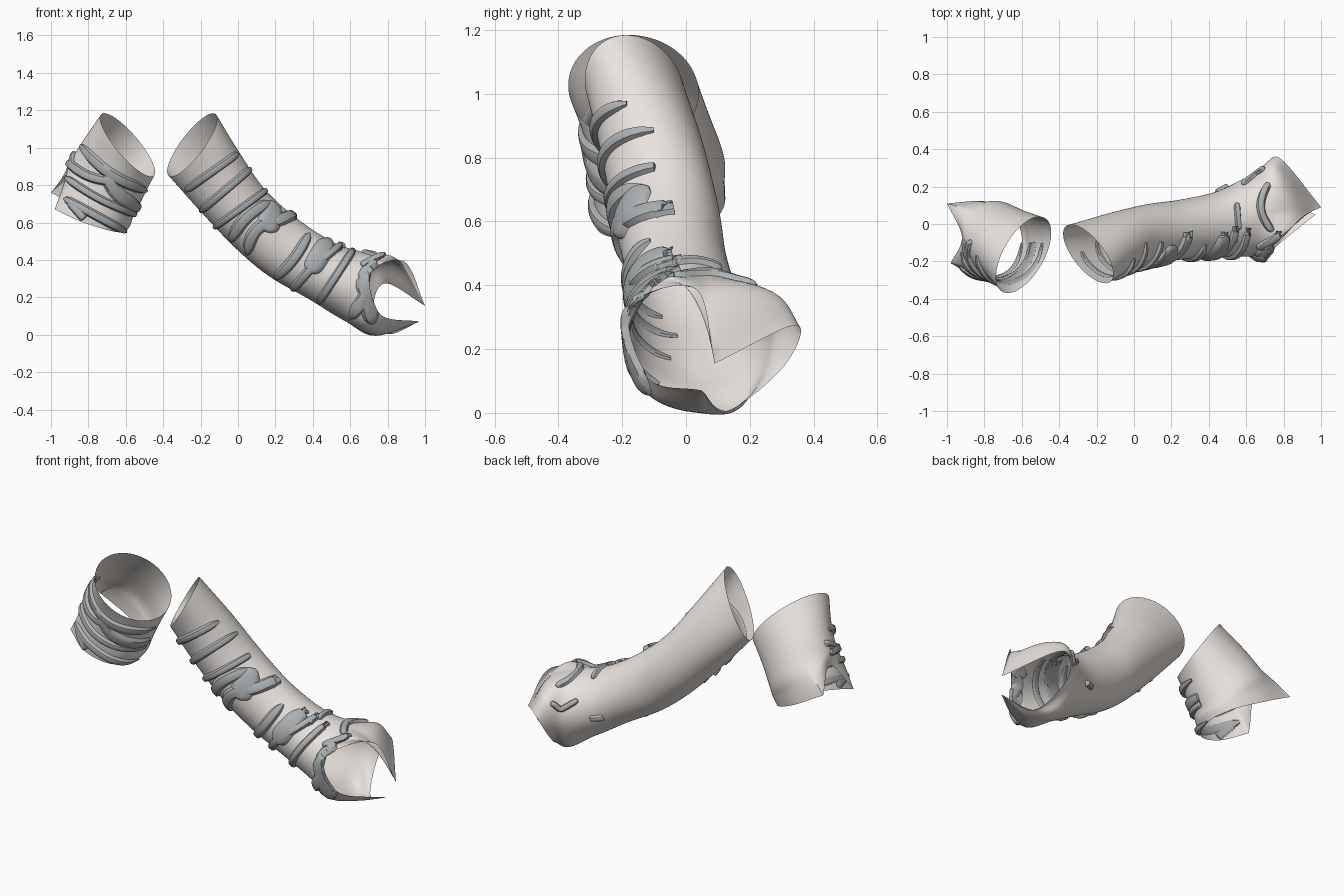
import bpy, bmesh, math
from mathutils import Vector as V
from mathutils.bvhtree import BVHTree

if "Cube" in bpy.data.objects:
    bpy.data.objects.remove(bpy.data.objects["Cube"])

SUB = 12           # samples per rim segment (8 segments)
N = SUB * 8
DOWN = 8           # samples between stations


def material(name, col):
    m = bpy.data.materials.new(name)
    m.diffuse_color = (*col, 1)
    m.use_nodes = True
    m.node_tree.nodes["Principled BSDF"].inputs["Base Color"].default_value = m.diffuse_color
    return m


CLOTH = material("cloth", (0.82, 0.77, 0.73))
GREY = material("fold_grey", (0.42, 0.44, 0.45))


def cat(p0, p1, p2, p3, t):
    return 0.5 * (2 * p1 + (p2 - p0) * t + (2 * p0 - 5 * p1 + 4 * p2 - p3) * t * t
                  + (3 * p1 - p0 - 3 * p2 + p3) * t ** 3)


def spline(pts, sub):
    """Open smooth curve through the points."""
    e = [2 * pts[0] - pts[1]] + pts + [2 * pts[-1] - pts[-2]]
    out = [cat(*e[i:i + 4], k / sub) for i in range(len(pts) - 1) for k in range(sub)]
    return out + [pts[-1]]


def finish(name, bm, mat, angle):
    me = bpy.data.meshes.new(name)
    bm.to_mesh(me)
    bm.free()
    ob = bpy.data.objects.new(name, me)
    bpy.context.collection.objects.link(ob)
    me.materials.append(mat)
    bpy.ops.object.select_all(action='DESELECT')
    ob.select_set(True)
    bpy.context.view_layer.objects.active = ob
    bpy.ops.object.shade_smooth_by_angle(angle=math.radians(angle))


def station(tx, tz, lx, lz, y, depth, tilt=0.0):
    """Oval ring through a top and a low point, running top -> front -> low -> back."""
    T, L = V((tx, y - tilt, tz)), V((lx, y + tilt, lz))
    c, h = (T + L) / 2, (T - L) / 2
    axis = V((h.z, 0, -h.x)).normalized()
    if axis.z > 0:
        axis = -axis
    F = V((0, -depth, 0)) + axis * tilt
    return [c + h * math.cos(a) + F * math.sin(a) for a in (2 * math.pi * i / N for i in range(N))]


def rim(pts, corners):
    """Saddle-shaped closed end edge, smooth except at two corners."""
    p = [V(q) for q in pts]
    a, b = corners
    one = spline(p[a:b + 1], SUB)[:-1]
    two = spline(p[b:] + p[:a + 1], SUB)[:-1]
    loop = one + two                       # starts at corner a
    k = a * SUB
    return loop[N - k:] + loop[:N - k]


def sleeve(name, rings, end, puff):
    """Loft of the rings to the end edge, puffed out just before it."""
    last = rings[-1]
    c = sum(last, V()) / N
    mid = [(p + q) / 2 + (p - c) * puff * math.cos(2 * math.pi * i / N) ** 2
           for i, (p, q) in enumerate(zip(last, end))]
    rings = rings + [mid, end]
    cols = [spline([s[i] for s in rings], DOWN) for i in range(N)]
    bm = bmesh.new()
    vs = [[bm.verts.new(p) for p in col] for col in cols]
    for a, b in zip(vs, vs[1:] + vs[:1]):
        for j in range(len(a) - 1):
            bm.faces.new((a[j], a[j + 1], b[j + 1], b[j]))
    bm.normal_update()
    if vs[N // 4][2].link_faces[0].normal.y > 0:     # front must look to -y
        bmesh.ops.reverse_faces(bm, faces=bm.faces[:])
    bm.normal_update()
    tree = BVHTree.FromBMesh(bm)
    finish(name, bm, CLOTH, 50)
    return tree


def fold(name, tree, a, b, width, swell=0.0, bow=0.0, top=False, h=0.02):
    """Raised crease from a to b, drawn in front view (x, z) or top view (x, y)."""
    n, K = 30, 6
    path = []
    for i in range(n):
        t = i / (n - 1)
        s = math.sin(math.pi * t) * bow
        p = a[0] + (b[0] - a[0]) * t + (b[1] - a[1]) * s
        q = a[1] + (b[1] - a[1]) * t - (b[0] - a[0]) * s
        o, d = (V((p, q, 2)), V((0, 0, -1))) if top else (V((p, -2, q)), V((0, 1, 0)))
        hit = tree.ray_cast(o, d)[0]
        if hit and not top and hit.y > 0.04:         # ray slipped through the open notch
            hit = None
        path.append(hit or tree.find_nearest(V((p, q, 0.25)) if top else V((p, -0.1, q)))[0])
    bm = bmesh.new()
    rings = []
    for i, p in enumerate(path):
        q, nor = tree.find_nearest(p)[:2]
        tan = (path[min(i + 1, n - 1)] - path[max(i - 1, 0)]).normalized()
        side = nor.cross(tan).normalized()
        t = 2 * i / (n - 1) - 1
        k = max(0.4, (1 - abs(t) ** 12) ** 0.5)
        w = (width + swell * (1 - t ** 4)) * k
        upper, lower = [], []
        for j in range(K + 1):
            o = 2 * j / K - 1
            s, sn = tree.find_nearest(q + side * o * w / 2)[:2]
            upper.append(bm.verts.new(s + sn * h * k * (1 - abs(o) ** 3) ** 0.5))
            if 0 < j < K:
                lower.append(bm.verts.new(s - sn * 0.006))
        rings.append(upper + lower[::-1])
    m = len(rings[0])
    for r, s in zip(rings, rings[1:]):
        for j in range(m):
            bm.faces.new((r[j], r[(j + 1) % m], s[(j + 1) % m], s[j]))
    bm.faces.new(rings[0])
    bm.faces.new(rings[-1][::-1])
    bmesh.ops.recalc_face_normals(bm, faces=bm.faces[:])
    finish(name, bm, GREY, 40)


# Long sleeve with flared, notched end
long_tree = sleeve("long_sleeve", [
    station(-.12, 1.18, -.37, .85, -.16, .145, .06),
    station(.01, .97, -.21, .67, -.105, .16, .02),
    station(.15, .77, -.01, .46, -.06, .165),
    station(.33, .61, .17, .31, -.03, .16),
    station(.52, .49, .38, .19, 0, .175),
    station(.67, .44, .56, .08, .04, .215)],
    rim([(1, .09, .155), (.89, .03, .39), (.71, -.18, .33), (.76, -.12, .11), (.97, .05, .07),
         (.80, .13, .005), (.725, .31, .15), (.79, .345, .275)], (0, 4)), 0.42)

# Short sleeve with side notch
short_tree = sleeve("short_sleeve", [
    station(-.73, 1.18, -.45, .85, -.165, .195, .06),
    station(-.82, 1.05, -.51, .73, -.12, .2, .02),
    station(-.89, .94, -.56, .63, -.09, .21)],
    rim([(-.92, -.07, .85), (-.98, -.21, .67), (-.84, -.28, .605), (-.68, -.25, .555), (-.6, -.1, .55),
         (-.65, .05, .58), (-.8, .12, .65), (-1, .11, .76)], (1, 7)), 0.03)

# Regular creases down the long sleeve
fold("cuff_fold", long_tree, (0, .97), (-.28, .77), .045)
fold("forearm_fold", long_tree, (.07, .89), (-.2, .66), .045)
fold("thin_fold", long_tree, (.16, .78), (-.13, .57), .04)

# Forked patches at the elbow
fold("elbow_patch", long_tree, (.17, .71), (-.04, .5), .04, .03, .1)
fold("elbow_patch_wide", long_tree, (.2, .7), (.15, .55), .07, .06)
fold("elbow_prong", long_tree, (.31, .65), (.19, .6), .05, .02)
fold("elbow_tail", long_tree, (.22, .62), (.05, .43), .04, .03, .2)
fold("upper_patch", long_tree, (.38, .54), (.2, .3), .04, .02, -.05)
fold("upper_patch_wide", long_tree, (.49, .51), (.38, .33), .05, .06)
fold("upper_tail", long_tree, (.43, .4), (.29, .24), .04, .01)
fold("upper_prong", long_tree, (.56, .49), (.45, .4), .035, .01)

# Creases round the flared end
fold("shoulder_fold", long_tree, (.62, .46), (.43, .17), .045)
fold("shoulder_patch", long_tree, (.72, .41), (.6, .09), .05, .03, -.1)
fold("rim_patch", long_tree, (.67, .34), (.72, .06), .05, .06)
fold("shoulder_top_fold", long_tree, (.78, .43), (.66, .37), .045)
fold("top_fold_near", long_tree, (.56, -.03), (.55, .11), .035, top=True)
fold("top_fold_end", long_tree, (.74, -.04), (.72, .22), .045, bow=-.2, top=True)
fold("back_fold_end", long_tree, (.58, .21), (.7, .3), .035, top=True)
fold("back_fold_near", long_tree, (.42, .2), (.5, .21), .035, top=True)

# Creases on the short sleeve
fold("short_top_fold", short_tree, (-.84, 1.01), (-.49, .77), .045, .02, .08)
fold("short_outer_fold", short_tree, (-.92, .93), (-.66, .82), .045, .01, .1)
fold("short_inner_fold", short_tree, (-.71, .86), (-.52, .67), .05, .03, .1)
fold("short_middle_fold", short_tree, (-.92, .84), (-.54, .64), .045, bow=.04)
fold("short_hem_fold", short_tree, (-.93, .73), (-.6, .55), .04, .01)
fold("short_hem_prong", short_tree, (-.9, .71), (-.82, .62), .05)
fold("short_corner_fold", short_tree, (-.87, .98), (-.85, .86), .035, bow=.2)
